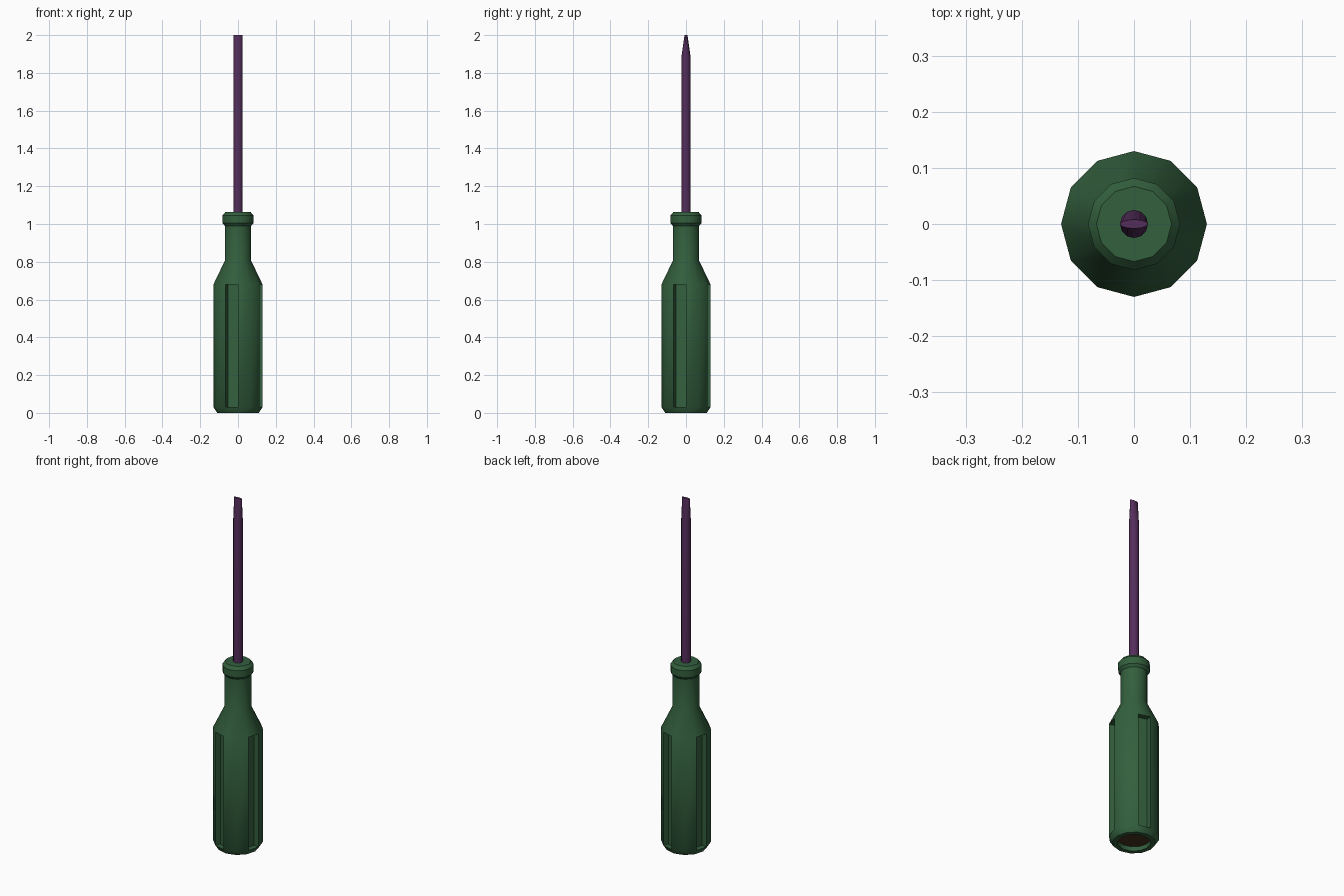
import bpy, bmesh
from math import sin, cos, pi, radians, atan2

cube = bpy.data.objects.get("Cube")
if cube:
    bpy.data.objects.remove(cube, do_unlink=True)

SIDES = 12
BARREL_LOW, BARREL_HIGH = 0.03, 0.68


def material(name, rgb):
    mat = bpy.data.materials.new(name)
    mat.use_nodes = True
    mat.diffuse_color = (*rgb, 1)
    mat.node_tree.nodes["Principled BSDF"].inputs["Base Color"].default_value = (*rgb, 1)
    return mat


def lathe(profile):
    """Closed 12-sided solid from (radius, height) points, capped at both ends."""
    bm = bmesh.new()
    rings = [[bm.verts.new((r * cos(2 * pi * i / SIDES), r * sin(2 * pi * i / SIDES), z))
              for i in range(SIDES)] for r, z in profile]
    for low, high in zip(rings, rings[1:]):
        for i in range(SIDES):
            j = (i + 1) % SIDES
            bm.faces.new((low[i], low[j], high[j], high[i]))
    bm.faces.new(rings[0][::-1])
    bm.faces.new(rings[-1])
    bmesh.ops.recalc_face_normals(bm, faces=bm.faces[:])
    return bm


def finish(bm, name, *mats):
    mesh = bpy.data.meshes.new(name)
    bm.to_mesh(mesh)
    bm.free()
    for mat in mats:
        mesh.materials.append(mat)
    obj = bpy.data.objects.new(name, mesh)
    bpy.context.collection.objects.link(obj)
    bpy.ops.object.select_all(action='DESELECT')
    obj.select_set(True)
    bpy.context.view_layer.objects.active = obj
    bpy.ops.object.shade_smooth_by_angle(angle=radians(35))
    return obj


green = material("dark_green", (0.033, 0.115, 0.047))
purple = material("dark_purple", (0.09, 0.027, 0.105))
brown = material("dark_brown", (0.06, 0.032, 0.014))

# Handle: recessed base, barrel, shoulder, neck and collar
bm = lathe([(0.085, 0.025), (0.085, 0), (0.11, 0), (0.13, BARREL_LOW), (0.13, BARREL_HIGH),
            (0.07, 0.805), (0.07, 0.99), (0.082, 1.005), (0.082, 1.045), (0.067, 1.063)])

# Four grooves sunk into every third barrel face
for face in bm.faces[:]:
    centre = face.calc_center_median()
    barrel = len(face.verts) == 4 and abs(centre.z - (BARREL_LOW + BARREL_HIGH) / 2) < 0.01
    slot = int((atan2(centre.y, centre.x) % (2 * pi)) / (2 * pi / SIDES))
    if barrel and slot % 3 == 2:
        bmesh.ops.inset_individual(bm, faces=[face], thickness=0.006, depth=-0.03)
        for v in face.verts:
            v.co.z = BARREL_HIGH if v.co.z > centre.z else BARREL_LOW

# Brown floor of the base recess
for face in bm.faces:
    if len(face.verts) == SIDES and face.calc_center_median().z < 0.1:
        face.material_index = 1
finish(bm, "handle", green, brown)

# Shaft with a flat blade tip
bm = lathe([(0.025, 1.05), (0.025, 1.88), (0.025, 2)])
for v in bm.verts:
    if v.co.z > 1.95:
        v.co.y *= 0.32
finish(bm, "shaft", purple)
